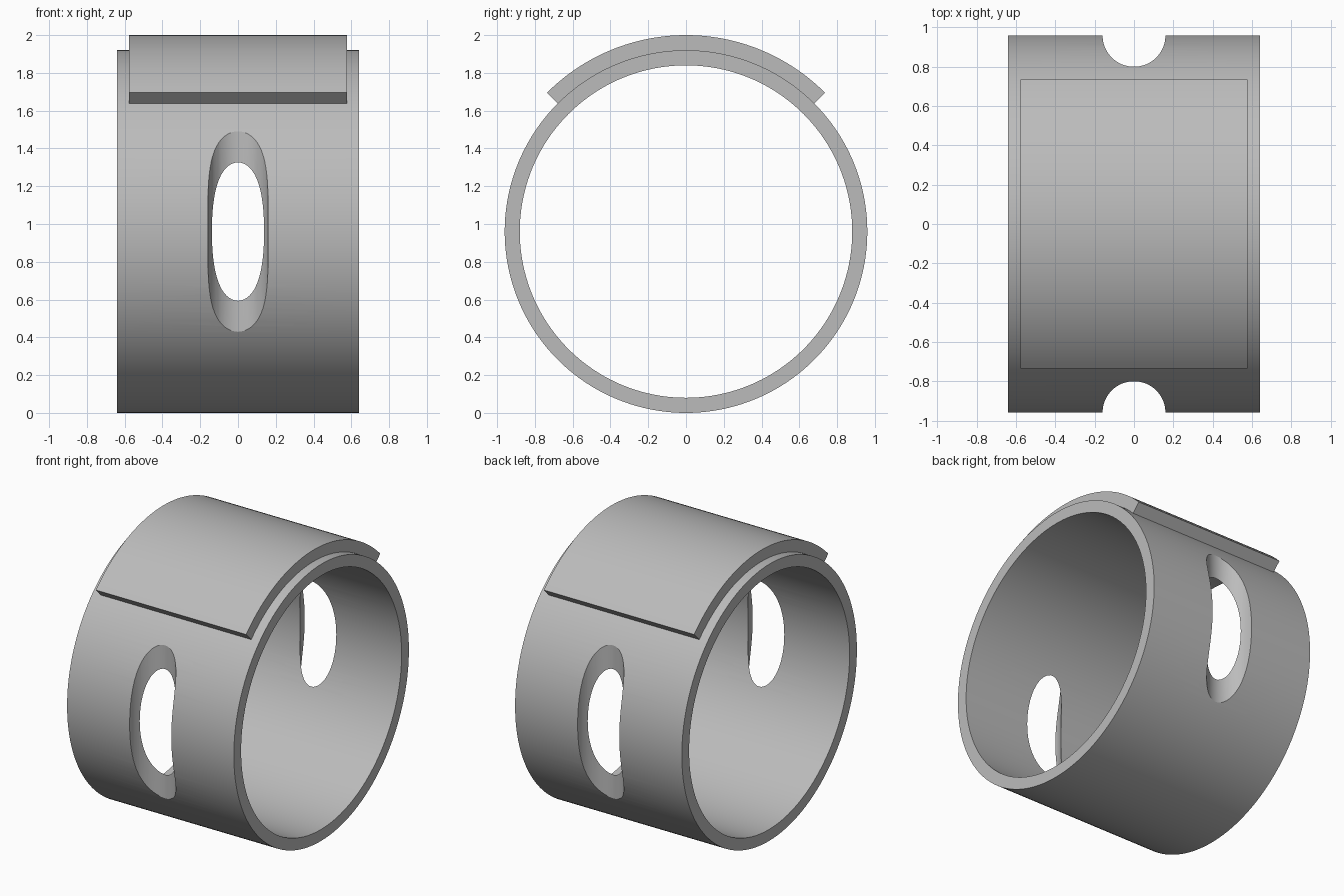
import bpy, bmesh
from math import sin, cos, radians, tau

cube = bpy.data.objects.get("Cube")
if cube:
    bpy.data.objects.remove(cube)

CENTRE_Z = 0.96
STEP = tau / 160

grey = bpy.data.materials.new("plain grey")
grey.use_nodes = True
COLOUR = (0.5, 0.5, 0.5, 1)
grey.diffuse_color = COLOUR
grey.node_tree.nodes["Principled BSDF"].inputs["Base Color"].default_value = COLOUR


def arc_band(name, inner, outer, half_width, first, last, closed):
    """Rectangular section swept around the x axis, angles counted from the top."""
    bm = bmesh.new()
    section = [(-half_width, inner), (half_width, inner),
               (half_width, outer), (-half_width, outer)]
    loops = []
    for i in range(first, last + (0 if closed else 1)):
        a = i * STEP
        loops.append([bm.verts.new((x, r * sin(a), CENTRE_Z + r * cos(a)))
                      for x, r in section])
    pairs = list(zip(loops, loops[1:]))
    if closed:
        pairs.append((loops[-1], loops[0]))
    else:
        bm.faces.new(loops[0])
        bm.faces.new(loops[-1])
    for a, b in pairs:
        for k in range(4):
            n = (k + 1) % 4
            bm.faces.new((a[k], a[n], b[n], b[k]))
    bmesh.ops.recalc_face_normals(bm, faces=bm.faces)
    mesh = bpy.data.meshes.new(name)
    bm.to_mesh(mesh)
    bm.free()
    obj = bpy.data.objects.new(name, mesh)
    bpy.context.collection.objects.link(obj)
    mesh.materials.append(grey)
    return obj


def select_only(obj):
    bpy.ops.object.select_all(action='DESELECT')
    obj.select_set(True)
    bpy.context.view_layer.objects.active = obj


# Main ring and the raised plate over its top quarter
ring = arc_band("ring", 0.88, 0.96, 0.64, 0, 160, True)
plate = arc_band("top_plate", 0.96, 1.04, 0.577, -20, 20, False)

# Upright round cutters scoop an oval window in the front and back
for label, y in (("front", -0.96), ("back", 0.96)):
    bpy.ops.mesh.primitive_cylinder_add(vertices=64, radius=0.16, depth=1.3,
                                        location=(0, y, CENTRE_Z))
    cutter = bpy.context.object
    cutter.name = label + "_window_cutter"
    cutter.data.materials.append(grey)
    mod = ring.modifiers.new(label + "_window", 'BOOLEAN')
    mod.operation = 'DIFFERENCE'
    mod.solver = 'EXACT'
    mod.object = cutter
    select_only(ring)
    bpy.ops.object.modifier_apply(modifier=mod.name)
    bpy.data.objects.remove(cutter)

for obj in (ring, plate):
    select_only(obj)
    bpy.ops.object.shade_smooth_by_angle(angle=radians(30))
